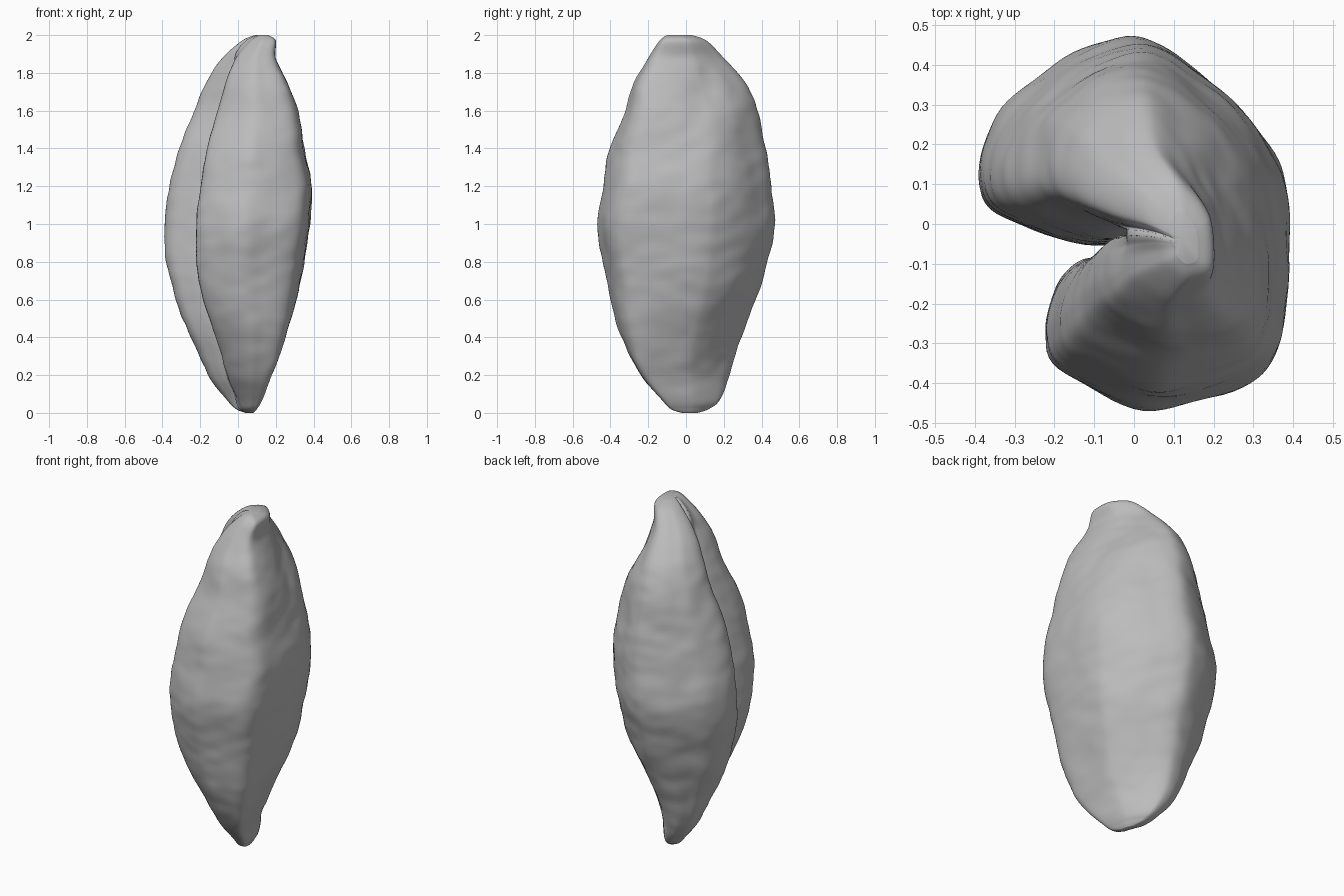
import bpy
import bmesh
import math
from mathutils import Vector, noise

cube = bpy.data.objects.get("Cube")
if cube:
    bpy.data.objects.remove(cube, do_unlink=True)

# Cross-section at the widest level, in hundredths, counterclockwise with the crease at -x
SECTION = [(39, -5), (38, 9), (35, 18), (27, 29), (17, 38), (7, 45), (-2, 47),
           (-15, 43), (-25, 36), (-33, 29), (-38, 19), (-39, 10), (-36, 4),
           (-28, 0), (-20, -3), (-12, -5), (-4, -5), (3, -7), (-4, -9), (-12, -9),
           (-18, -14), (-21, -21), (-22, -28), (-20, -35), (-10, -42), (3, -47),
           (15, -45), (28, -41), (35, -35), (38, -24)]

# Height, then the x and y limits of the body at that height, in hundredths
LEVELS = [(0, 4, 8, -2, 6), (2, -1, 10, -8, 12), (7, -6, 13, -13, 18), (20, -16, 18, -24, 23),
          (40, -25, 25, -34, 29), (60, -33, 31, -40, 37), (80, -38, 35, -44, 43),
          (100, -39, 38, -47, 47), (120, -36, 39, -44, 45), (140, -31, 35, -40, 42),
          (160, -24, 32, -32, 38), (175, -17, 26, -28, 31), (188, -8, 20, -20, 20),
          (197, 2, 20, -14, 11), (200, 9, 16, -10, 3)]


def spline(points, steps, closed=False):
    """Smooth curve through points of any dimension."""
    n = len(points)
    pick = (lambda i: points[i % n]) if closed else (lambda i: points[max(0, min(n - 1, i))])
    result = []
    for i in range(n if closed else n - 1):
        for s in range(steps):
            t = s / steps
            result.append([b + t / 2 * (c - a + t * (2 * a - 5 * b + 4 * c - d
                           + t * (3 * (b - c) + d - a)))
                           for a, b, c, d in zip(*(pick(i + k) for k in (-1, 0, 1, 2)))])
    if not closed:
        result.append(list(points[-1]))
    return result


def bump(value, centre, width):
    return math.exp(-((value - centre) / width) ** 2)


def ramp(value, start, end):
    t = max(0, min(1, (value - start) / (end - start)))
    return t * t * (3 - 2 * t)


PROFILE = spline(SECTION, 5, closed=True)


def unit_section(z):
    """Section in a unit box: slanted and flattened towards the ends, crease closed at the tips."""
    flat = 0.4 * ramp(z, 75, 8) + 0.15 * ramp(z, 130, 180)
    shallow = ramp(z, 45, 15) + ramp(z, 160, 188)
    close = 13 * (ramp(z, 12, 0) + ramp(z, 182, 197))
    points = []
    for x, y in PROFILE:
        if -18 < x < 10 and -14 < y < 0:
            x -= shallow * (x + 18)
        if x < 0:
            x -= close * bump(y, -9, 9)
        shift = flat * (x + y) / 2
        points.append((x - shift, y - shift))
    xs, ys = zip(*points)
    return [((x - min(xs)) / (max(xs) - min(xs)), (y - min(ys)) / (max(ys) - min(ys)))
            for x, y in points]


def surface_point(u, v, level):
    """Fit a unit section point to a level, then add dents and wrinkles."""
    z, x0, x1, y0, y1 = level
    p = Vector((x0 + u * (x1 - x0), y0 + v * (y1 - y0), z)) / 100
    outward = Vector((u - 0.5, v - 0.5, 0))
    outward /= max(outward.length, 0.3)
    fade = min(1, p.z / 0.2, (2 - p.z) / 0.2)
    # Hollow beside the top ridge, and a shallow one on the back
    depth = 0.04 * max(0, outward.x) * bump(p.z, 1.7, 0.17) * bump(p.y, 0.1, 0.13)
    depth += 0.015 * max(0, -outward.x) * bump(p.z, 1.55, 0.2) * bump(p.y, 0.22, 0.1)
    # Broad lumps and fine cross wrinkles
    lumps = 0.007 * noise.noise(p * 5)
    wrinkles = 0.005 * noise.noise(Vector((p.x * 9, p.y * 9, p.z * 15)))
    return p + outward * fade * (lumps + wrinkles - depth)


# Loft the seed body
bm = bmesh.new()
rings = [[bm.verts.new(surface_point(u, v, level)) for u, v in unit_section(level[0])]
         for level in spline(LEVELS, 9)]
count = len(PROFILE)
for low, high in zip(rings, rings[1:]):
    for i in range(count):
        j = (i + 1) % count
        bm.faces.new((low[i], low[j], high[j], high[i]))

# Close both ends
for ring in (rings[0], rings[-1]):
    centre = bm.verts.new(sum((v.co for v in ring), Vector()) / count)
    for i in range(count):
        bm.faces.new((ring[i], ring[(i + 1) % count], centre))
bmesh.ops.recalc_face_normals(bm, faces=bm.faces)
for face in bm.faces:
    face.smooth = True
mesh = bpy.data.meshes.new("seed_body")
bm.to_mesh(mesh)
bm.free()
seed = bpy.data.objects.new("seed_body", mesh)
bpy.context.collection.objects.link(seed)

# Plain grey husk
husk = bpy.data.materials.new("husk_grey")
husk.use_nodes = True
colour = (0.5, 0.5, 0.5, 1)
husk.diffuse_color = colour
husk.node_tree.nodes["Principled BSDF"].inputs["Base Color"].default_value = colour
mesh.materials.append(husk)
